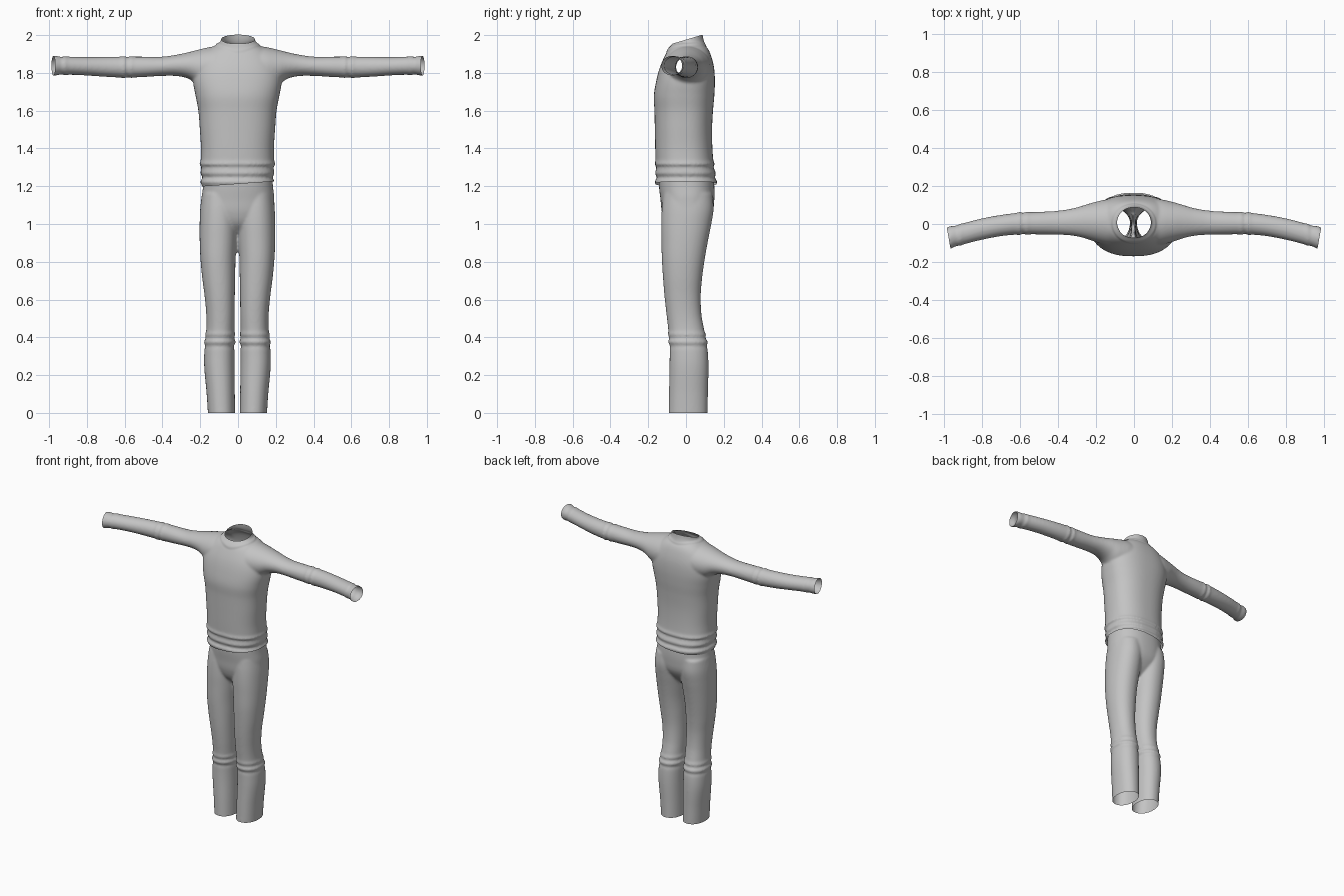
import bpy, bmesh, math
from mathutils import Vector

cube = bpy.data.objects.get("Cube")
if cube:
    bpy.data.objects.remove(cube, do_unlink=True)

cloth = bpy.data.materials.new("grey_cloth")
cloth.use_nodes = True
GREY = (0.55, 0.55, 0.55, 1)
cloth.diffuse_color = GREY
cloth.node_tree.nodes["Principled BSDF"].inputs["Base Color"].default_value = GREY


def slope(rows, i, k):
    lo, hi = rows[max(i - 1, 0)], rows[min(i + 1, len(rows) - 1)]
    return (hi[k] - lo[k]) / (hi[0] - lo[0])


def sample(rows, t):
    """Smooth curve through the rows (position, a_low, a_high, b_low, b_high)."""
    i = 0
    while i < len(rows) - 2 and rows[i + 1][0] < t:
        i += 1
    p, q = rows[i], rows[i + 1]
    span = q[0] - p[0]
    u = (t - p[0]) / span
    ease = u * u * (3 - 2 * u)
    return [p[k] + (q[k] - p[k]) * ease
            + span * u * (1 - u) * ((1 - u) * slope(rows, i, k) - u * slope(rows, i + 1, k))
            for k in range(1, 5)]


def loft(bm, rows, place, folds=(), power=2.0, sides=64):
    """Closed tube of rounded sections; folds are (position, height, width)."""
    start, end = rows[0][0], rows[-1][0]
    count = max(2, int((end - start) / 0.006))
    rings = []
    for j in range(count + 1):
        t = start + (end - start) * j / count
        a0, a1, b0, b1 = sample(rows, t)
        bump = sum(h * math.exp(-((t - c) / w) ** 2) for c, h, w in folds)
        ring = []
        for s in range(sides):
            ang = math.tau * s / sides
            ca, sa = math.cos(ang), math.sin(ang)
            a = math.copysign(abs(ca) ** (2 / power), ca) * ((a1 - a0) / 2 + bump)
            b = math.copysign(abs(sa) ** (2 / power), sa) * ((b1 - b0) / 2 + bump)
            ring.append(bm.verts.new(place(t, (a0 + a1) / 2 + a, (b0 + b1) / 2 + b)))
        rings.append(ring)
    for r, n in zip(rings, rings[1:]):
        for s in range(sides):
            e = (s + 1) % sides
            bm.faces.new((r[s], r[e], n[e], n[s]))
    bm.faces.new(rings[0][::-1])
    bm.faces.new(rings[-1])


def garment(name, bm, openings, shape=None):
    """Fuse the solids into one skin, soften it, then cut the openings."""
    bmesh.ops.recalc_face_normals(bm, faces=bm.faces)
    mesh = bpy.data.meshes.new(name)
    bm.to_mesh(mesh)
    bm.free()
    obj = bpy.data.objects.new(name, mesh)
    bpy.context.collection.objects.link(obj)
    remesh = obj.modifiers.new("fuse", 'REMESH')
    remesh.mode = 'VOXEL'
    remesh.voxel_size = 0.007
    soften = obj.modifiers.new("soften", 'SMOOTH')
    soften.factor = 0.5
    soften.iterations = 9
    deps = bpy.context.evaluated_depsgraph_get()
    skin = bpy.data.meshes.new_from_object(obj.evaluated_get(deps))
    obj.modifiers.clear()
    obj.data = skin
    bpy.data.meshes.remove(mesh)
    skin.name = name
    bm = bmesh.new()
    bm.from_mesh(skin)
    if shape:
        shape(bm)
    for point, normal in openings:
        bmesh.ops.bisect_plane(bm, geom=bm.verts[:] + bm.edges[:] + bm.faces[:],
                               plane_co=point, plane_no=Vector(normal).normalized(),
                               clear_outer=True)
    for f in bm.faces:
        f.smooth = True
        f.material_index = 0
    bm.to_mesh(skin)
    bm.free()
    skin.materials.clear()
    skin.materials.append(cloth)
    return obj


def upright(t, a, b):
    return (a, b, t)


def sideways(side):
    return lambda t, a, b: (side * t, a, b)


# Sweater: torso, neck and sleeves
torso = [(z, -h - 0.003, h - 0.003, front, back) for z, h, front, back in [
    (1.16, .185, -.155, .158), (1.25, .188, -.157, .155), (1.31, .194, -.16, .147),
    (1.4, .193, -.163, .14), (1.5, .199, -.165, .138), (1.6, .207, -.167, .143),
    (1.68, .222, -.17, .15), (1.76, .235, -.157, .153), (1.83, .225, -.138, .148),
    (1.89, .19, -.112, .133), (1.93, .145, -.088, .115), (1.955, .1, -.06, .09)]]
neck = [(1.88, -.115, .115, -.085, .11), (1.94, -.1, .1, -.07, .1),
        (1.975, -.085, .085, -.062, .088), (2.03, -.08, .08, -.062, .08)]
sleeve = [(.06, -.11, .13, 1.73, 1.945), (.14, -.11, .13, 1.72, 1.938),
          (.21, -.092, .115, 1.735, 1.923), (.26, -.075, .1, 1.768, 1.91),
          (.32, -.062, .083, 1.783, 1.897), (.4, -.056, .07, 1.784, 1.886),
          (.5, -.055, .064, 1.778, 1.886), (.6, -.055, .06, 1.775, 1.886),
          (.7, -.064, .048, 1.779, 1.885), (.8, -.083, .03, 1.786, 1.884),
          (.9, -.108, .004, 1.79, 1.886), (1.02, -.143, -.03, 1.788, 1.888)]
hem_folds = [(1.222, .011, .012), (1.25, -.004, .008), (1.268, .007, .012),
             (1.302, -.006, .006), (1.317, .007, .011)]
sleeve_folds = [(.565, .004, .008), (.585, -.004, .007), (.605, .005, .008),
                (.915, .003, .008), (.935, -.003, .007), (.97, .004, .015)]

bm = bmesh.new()
loft(bm, torso, upright, hem_folds, power=2.4)
loft(bm, neck, upright)
for side in (-1, 1):
    loft(bm, sleeve, sideways(side), sleeve_folds)


def collar(bm):
    """Raise the collar slightly above the shoulders."""
    bm.normal_update()
    lifted = []
    for v in bm.verts:
        d = math.hypot(v.co.x / 0.12, (v.co.y - 0.002) / 0.107)
        if v.co.z > 1.84 and d < 1:
            lifted.append((v, v.normal * 0.005 * min(1, (1 - d) / 0.08)))
    for v, offset in lifted:
        v.co += offset


cuffs = [((s * 0.977, -0.078, 1.84), (s, -0.18, 0)) for s in (-1, 1)]
garment("sweater", bm,
        cuffs + [((0, 0.08, 2.0), (0, -0.3, 1)), ((0, 0, 1.212), (0.07, 0, -1))], collar)

# Trousers: hips and two legs
hips = [(.95, -.06, .06, -.06, .06), (1.0, -.13, .13, -.105, .105),
        (1.06, -.185, .185, -.127, .14), (1.13, -.192, .192, -.135, .15),
        (1.2, -.185, .185, -.143, .15), (1.3, -.178, .178, -.145, .138)]
leg = [(-.04, .012, .154, -.092, .114), (.1, .014, .163, -.09, .116),
       (.25, .016, .176, -.087, .119), (.35, .016, .174, -.087, .113),
       (.44, .016, .165, -.094, .096), (.52, .015, .165, -.103, .082),
       (.62, .014, .174, -.114, .078), (.72, .012, .187, -.122, .086),
       (.82, .01, .196, -.128, .1), (.92, .003, .2, -.13, .118),
       (1.0, -.002, .2, -.131, .134), (1.08, -.004, .197, -.128, .146),
       (1.16, .0, .188, -.12, .14)]
knee_folds = [(.355, -.004, .01), (.375, .007, .012), (.397, -.003, .008), (.415, .005, .01)]

bm = bmesh.new()
loft(bm, hips, upright, power=2.3)
for side in (-1, 1):
    loft(bm, leg, lambda t, a, b, s=side: (s * a - 0.003, b, t), knee_folds, power=2.15)
garment("trousers", bm, [((0, 0, 0), (0, 0, -1)), ((0, 0, 1.26), (0, 0, 1))])
